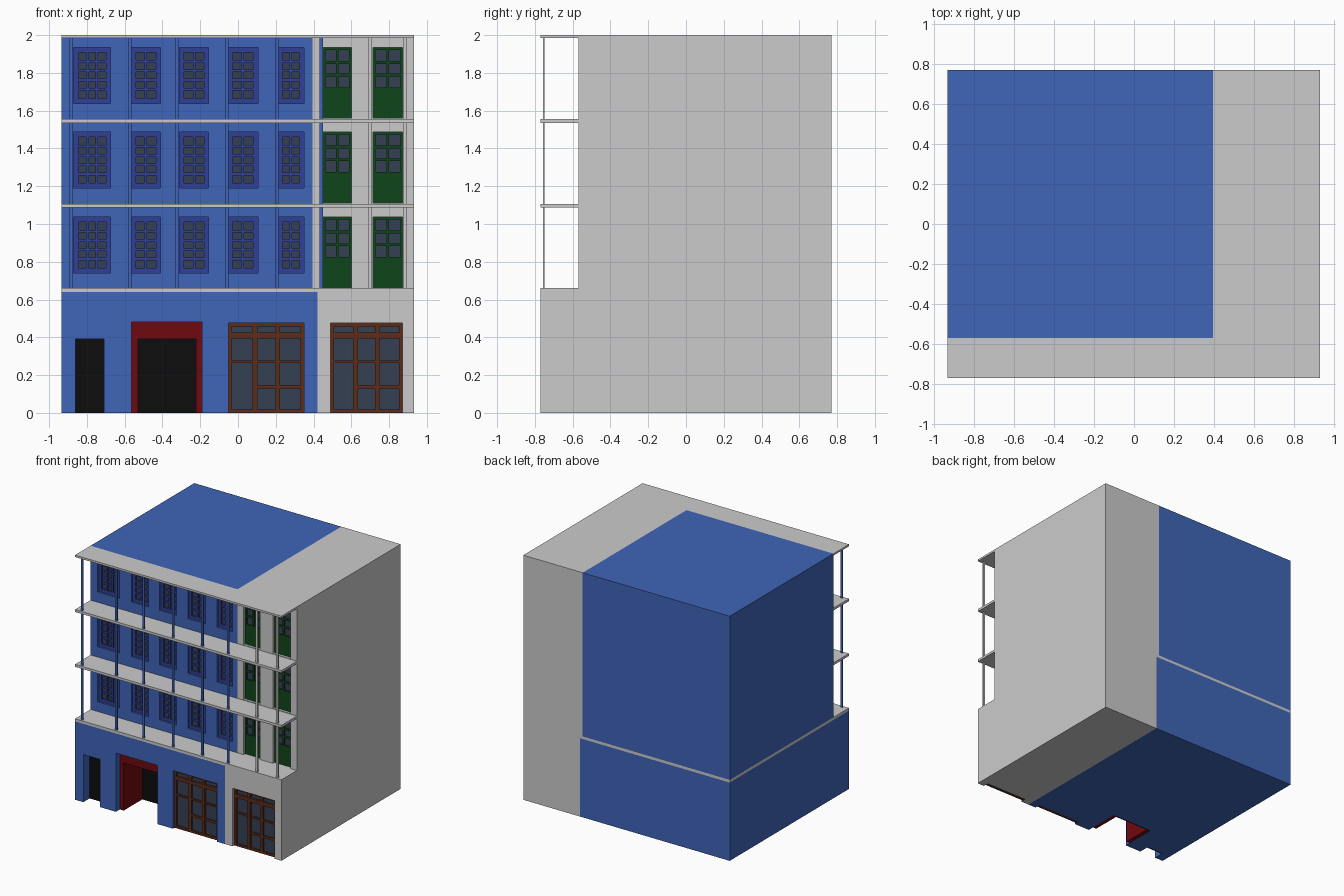
import bpy, bmesh

if "Cube" in bpy.data.objects:
    bpy.data.objects.remove(bpy.data.objects["Cube"])

COLORS = {
    "blue": (0.05, 0.13, 0.48, 1), "navy": (0.03, 0.05, 0.30, 1),
    "green": (0.005, 0.06, 0.01, 1), "brown": (0.11, 0.025, 0.01, 1),
    "red": (0.16, 0.003, 0.005, 1), "black": (0.004, 0.004, 0.004, 1),
    "glass": (0.035, 0.05, 0.085, 1),
}
MATS = {}
for key, col in COLORS.items():
    MATS[key] = bpy.data.materials.new(key)
    MATS[key].diffuse_color = col


def boxes(name, items, color=None):
    """One object made of boxes given as (x0, x1, y0, y1, z0, z1)."""
    bm = bmesh.new()
    for x0, x1, y0, y1, z0, z1 in items:
        vs = bmesh.ops.create_cube(bm, size=1)["verts"]
        for v in vs:
            v.co = (x1 if v.co.x > 0 else x0,
                    y1 if v.co.y > 0 else y0,
                    z1 if v.co.z > 0 else z0)
    me = bpy.data.meshes.new(name)
    bm.to_mesh(me)
    bm.free()
    ob = bpy.data.objects.new(name, me)
    bpy.context.collection.objects.link(ob)
    if color:
        me.materials.append(MATS[color])
    return ob


def carve(ob, items):
    cutter = boxes("cutter", items)
    cutter.hide_render = True
    mod = ob.modifiers.new("openings", "BOOLEAN")
    mod.operation, mod.solver, mod.object = "DIFFERENCE", "EXACT", cutter
    bpy.context.view_layer.objects.active = ob
    bpy.ops.object.modifier_apply(modifier=mod.name)
    bpy.data.objects.remove(cutter)


def lattice(x0, x1, z0, z1, y, cols, rows, rim, bar, depth=0.02):
    """Boxes for a rim and evenly spaced glazing bars."""
    y1 = y + depth
    out = [(x0, x0 + rim, y, y1, z0, z1), (x1 - rim, x1, y, y1, z0, z1),
           (x0 + rim, x1 - rim, y, y1, z0, z0 + rim),
           (x0 + rim, x1 - rim, y, y1, z1 - rim, z1)]
    for i in range(1, cols):
        c = x0 + rim + (x1 - x0 - 2 * rim) * i / cols
        out.append((c - bar, c + bar, y, y1, z0 + rim, z1 - rim))
    for j in range(1, rows):
        c = z0 + rim + (z1 - z0 - 2 * rim) * j / rows
        out.append((x0 + rim, x1 - rim, y + 0.003, y1, c - bar, c + bar))
    return out


L, R, F, B = -0.935, 0.932, -0.77, 0.77     # outer extents
UF = -0.57                                  # upper facade plane
SPLIT, USPLIT = 0.42, 0.395                 # blue / grey boundary

# ground floor
SHOPS = [(-0.05, 0.35), (0.49, 0.87)]
TOP = 0.475
ground = boxes("ground_floor_blue", [(L, SPLIT, F, B, 0, 0.64)], "blue")
carve(ground, [(-0.86, -0.71, F - 0.1, F + 0.09, -0.1, 0.39),
               (-0.565, -0.19, F - 0.1, F + 0.30, -0.1, 0.48),
               (-0.05, 0.35, F - 0.1, F + 0.05, -0.1, TOP)])
side = boxes("ground_floor_grey", [(SPLIT, R, F, B, 0, 0.64)])
carve(side, [(0.49, 0.87, F - 0.1, F + 0.05, -0.1, TOP)])
boxes("first_slab", [(L, R, F, B, 0.64, 0.662)])

# small door and red portal
boxes("small_door", [(-0.86, -0.71, F + 0.08, F + 0.09, 0, 0.39)], "black")
boxes("portal_lining", [(-0.565, -0.53, F + 0.05, F + 0.30, 0, 0.48),
                        (-0.222, -0.19, F + 0.05, F + 0.30, 0, 0.48),
                        (-0.53, -0.222, F + 0.05, F + 0.30, 0.39, 0.48)], "red")
boxes("portal_back", [(-0.53, -0.222, F + 0.29, F + 0.30, 0, 0.39)], "black")

# shopfronts: three bays, transom lights above
for n, (x0, x1) in enumerate(SHOPS):
    y = F + 0.02
    parts = lattice(x0, x1, 0, TOP, y, 3, 1, 0.018, 0.013)
    w = (x1 - x0) / 3
    parts.append((x0, x1, y - 0.002, y + 0.02, 0.395, 0.425))
    parts.append((x0, x1, y + 0.002, y + 0.02, 0.265, 0.278))
    parts.append((x0 + w, x1, y + 0.002, y + 0.02, 0.13, 0.148))
    boxes(f"shopfront_frame_{n + 1}", parts, "brown")
    boxes(f"shopfront_glass_{n + 1}", [(x0, x1, y + 0.015, y + 0.03, 0, TOP)], "glass")

# upper floors
WINDOWS = [(-0.87, -0.675, 3), (-0.565, -0.41, 2), (-0.31, -0.155, 2),
           (-0.055, 0.105, 2), (0.21, 0.35, 2)]
DOORS = [(0.45, 0.60), (0.715, 0.872)]
POSTS = [-0.882, -0.572, -0.325, -0.058, 0.205, 0.44, 0.70, 0.885]
LEVELS = [0.662, 1.112, 1.56, 2.0]
for n in range(3):
    z0, z1 = LEVELS[n], LEVELS[n + 1]
    wz0, wz1 = z0 + 0.079, z0 + 0.374
    tag = f"floor_{n + 1}"
    wall = boxes(f"{tag}_blue", [(L, USPLIT, UF, B, z0, z1)], "blue")
    carve(wall, [(a, b, UF - 0.1, UF + 0.04, wz0, wz1) for a, b, c in WINDOWS])
    grey = boxes(f"{tag}_grey", [(USPLIT, R, UF, B, z0, z1)])
    carve(grey, [(a, b, UF - 0.1, UF + 0.05, z0 - 0.1, wz1) for a, b in DOORS])

    # windows
    frames, panes = [], []
    for a, b, cols in WINDOWS:
        frames += lattice(a, b, wz0, wz1, UF + 0.015, cols, 5, 0.025, 0.007)
        panes.append((a, b, UF + 0.028, UF + 0.04, wz0, wz1))
    boxes(f"{tag}_window_frames", frames, "navy")
    boxes(f"{tag}_window_glass", panes, "glass")

    # balcony doors: solid lower half, glazed upper half
    leaves, panes = [], []
    for a, b in DOORS:
        mid = z0 + 0.15
        leaves += lattice(a, b, mid, wz1, UF + 0.02, 2, 3, 0.012, 0.007)
        leaves.append((a, b, UF + 0.02, UF + 0.05, z0, mid))
        panes.append((a, b, UF + 0.033, UF + 0.05, mid, wz1))
    boxes(f"{tag}_balcony_doors", leaves, "green")
    boxes(f"{tag}_door_glass", panes, "glass")

    # balcony slab above and its posts
    s1 = z1 if n == 2 else z1 - 0.005
    s0 = s1 - (0.016 if n == 2 else 0.02)
    p0 = z0 if n == 0 else z0 - 0.005
    boxes(f"{tag}_balcony_slab", [(L, R, F, UF, s0, s1)])
    post = [(x - 0.009, x + 0.009, -0.758, -0.748, p0, s0) for x in POSTS]
    boxes(f"{tag}_blue_posts", post[:6], "blue")
    boxes(f"{tag}_grey_posts", post[6:])

for m in bpy.data.materials:
    if m.users and not m.is_grease_pencil:
        m.use_nodes = True
        m.node_tree.nodes["Principled BSDF"].inputs["Base Color"].default_value = m.diffuse_color
